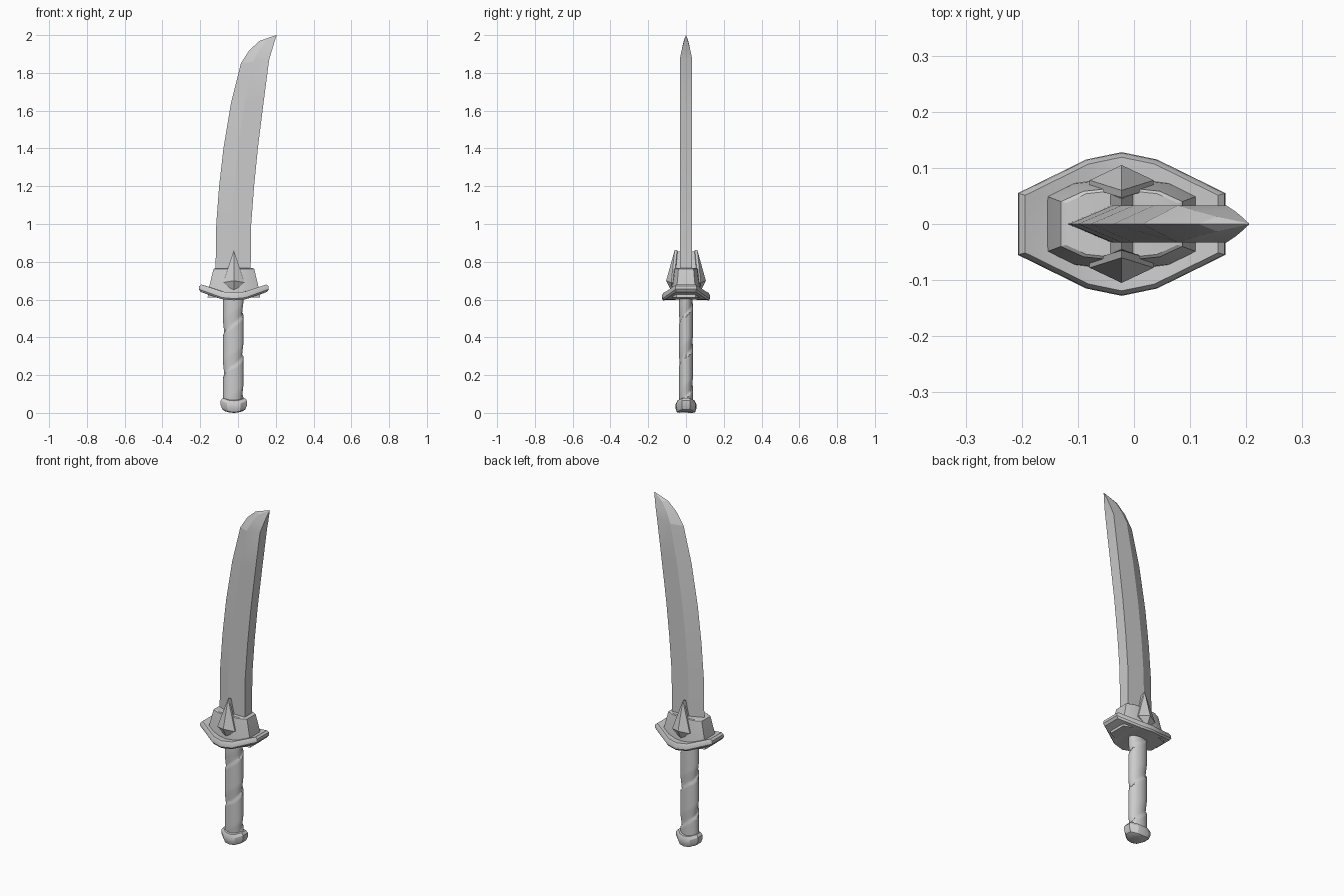
import bpy
from math import sin, cos, pi, tau

if "Cube" in bpy.data.objects:
    bpy.data.objects.remove(bpy.data.objects["Cube"])

CX = -0.022  # axis of the hilt

steel = bpy.data.materials.new("plain_grey")
steel.use_nodes = True
grey = (0.6, 0.6, 0.6, 1)
steel.diffuse_color = grey
steel.node_tree.nodes["Principled BSDF"].inputs["Base Color"].default_value = grey


def loft(name, rings, x=0.0, smooth=30):
    """Skin a stack of equal-length rings and cap both ends."""
    n = len(rings[0])
    verts = [p for ring in rings for p in ring]
    faces = [(r * n + i, r * n + (i + 1) % n, (r + 1) * n + (i + 1) % n, (r + 1) * n + i)
             for r in range(len(rings) - 1) for i in range(n)]
    faces += [tuple(reversed(range(n))), tuple(range(len(verts) - n, len(verts)))]
    return make(name, verts, faces, x, smooth)


def make(name, verts, faces, x, smooth):
    mesh = bpy.data.meshes.new(name)
    mesh.from_pydata(verts, [], faces)
    mesh.materials.append(steel)
    obj = bpy.data.objects.new(name, mesh)
    obj.location.x = x
    bpy.context.collection.objects.link(obj)
    bpy.ops.object.select_all(action="DESELECT")
    obj.select_set(True)
    bpy.context.view_layer.objects.active = obj
    bpy.ops.object.mode_set(mode="EDIT")
    bpy.ops.mesh.select_all(action="SELECT")
    bpy.ops.mesh.remove_doubles(threshold=0.0001)
    bpy.ops.mesh.normals_make_consistent(inside=False)
    bpy.ops.object.mode_set(mode="OBJECT")
    if smooth:
        bpy.ops.object.shade_smooth_by_angle(angle=smooth * pi / 180)
    return obj


def outline(quarter):
    """Mirror points running from +x to +y into a closed outline."""
    half = quarter + [(-x, y) for x, y in reversed(quarter) if x > 0]
    return half + [(x, -y) for x, y in reversed(half)]


def dish(name, quarter, levels, bend=0.0):
    """Scaled copies of an outline, with the x ends bent upward."""
    pts = outline(quarter)
    loft(name, [[(x * s, y * s, z + bend * (x * s) ** 2) for x, y in pts]
                for s, z in levels], CX)


# Blade: edge x, z / spine x, z / half thickness
sections = [
    (-0.12, 0.68, 0.066, 0.68, 0.033),
    (-0.115, 1.0, 0.07, 1.0, 0.033),
    (-0.10, 1.2, 0.085, 1.2, 0.033),
    (-0.077, 1.4, 0.105, 1.4, 0.033),
    (-0.037, 1.64, 0.135, 1.64, 0.033),
    (0.015, 1.85, 0.165, 1.87, 0.033),
    (0.06, 1.92, 0.18, 1.92, 0.023),
    (0.115, 1.97, 0.192, 1.96, 0.013),
    (0.204, 2.0, 0.205, 1.999, 0.001),
]
rings = []
for ex, ez, sx, sz, t in sections:
    bx, bz = ex + (sx - ex) * 0.42, ez + (sz - ez) * 0.42
    rings.append([(ex, 0, ez), (bx, -t, bz), (sx, -t, sz), (sx, t, sz), (bx, t, bz)])
loft("blade", rings, smooth=12)

# Guard, collar and pommel
dish("guard", [(0.185, 0.055), (0.063, 0.115), (0, 0.128)],
     [(0.25, 0.6), (0.6, 0.598), (0.95, 0.596), (1, 0.605), (0.99, 0.622),
      (0.93, 0.637), (0.84, 0.637), (0.6, 0.635), (0.3, 0.635)], bend=1.45)
dish("collar", [(0.135, 0.05), (0.085, 0.073), (0, 0.082)],
     [(1.03, 0.61), (0.98, 0.66), (0.83, 0.745), (0.8, 0.762), (0.74, 0.766)])
dish("pommel", [(0.07, 0.022), (0.035, 0.05), (0, 0.055)],
     [(0.65, 0.0), (0.88, 0.004), (1, 0.022), (1, 0.045), (0.85, 0.064), (0.6, 0.068)],
     bend=4)

# Grip: oval column with a spiral groove
SIDES, ROWS, PITCH = 28, 64, 0.22
rings = []
for k in range(ROWS + 1):
    z = 0.05 + 0.57 * k / ROWS
    ring = []
    for i in range(SIDES):
        a = tau * i / SIDES
        phase = ((z - 0.30 - PITCH * a / tau) / PITCH) % 1
        dip = max(0, 1 - phase / 0.32)
        r = 1 - 0.15 * dip
        ring.append((0.054 * r * cos(a), 0.038 * r * sin(a), z))
    rings.append(ring)
loft("grip", rings, CX - 0.003)


# Spikes on the front and back of the collar
def kite(y, half, top, bottom, tip_y):
    return [(0, tip_y, top), (half, y, 0.69), (0, y, bottom), (-half, y, 0.69)]


for side, name in ((-1, "front_spike"), (1, "back_spike")):
    verts = (kite(0.01, 0.037, 0.855, 0.66, 0.032) + kite(0.06, 0.037, 0.855, 0.66, 0.045)
             + kite(0.064, 0.057, 0.862, 0.645, 0.047) + kite(0.078, 0.057, 0.862, 0.645, 0.06)
             + [(0, 0.105, 0.7)])
    verts = [(x, side * y, z) for x, y, z in verts]
    faces = [(0, 1, 2, 3)]
    for r in range(3):
        faces += [(r * 4 + i, r * 4 + (i + 1) % 4, r * 4 + 4 + (i + 1) % 4, r * 4 + 4 + i)
                  for i in range(4)]
    faces += [(12 + i, 12 + (i + 1) % 4, 16) for i in range(4)]
    make(name, verts, faces, CX, 0)
